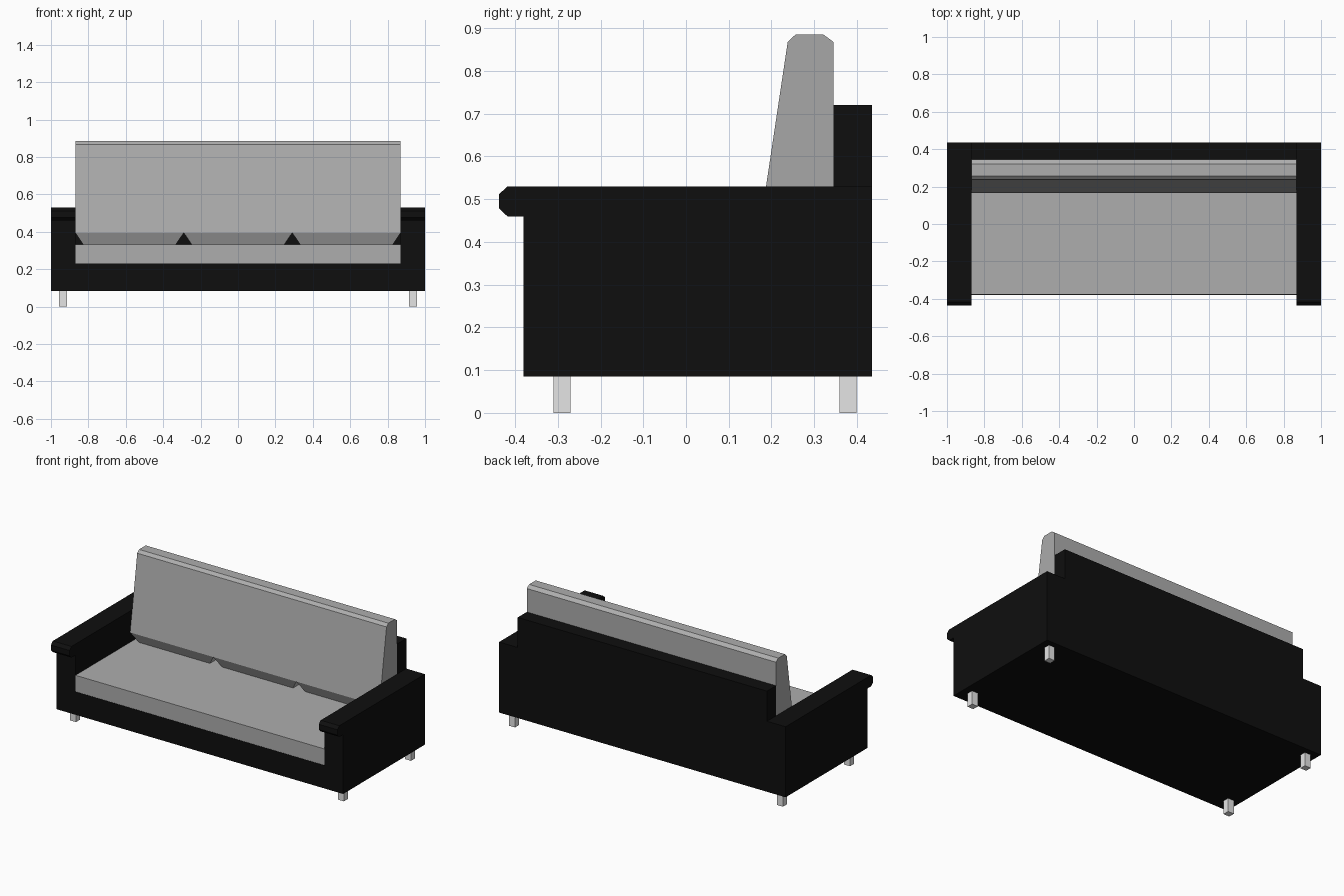
import bpy, bmesh

if "Cube" in bpy.data.objects:
    bpy.data.objects.remove(bpy.data.objects["Cube"])


def material(name, value):
    m = bpy.data.materials.new(name)
    m.diffuse_color = (value, value, value, 1)
    m.use_nodes = True
    m.node_tree.nodes["Principled BSDF"].inputs["Base Color"].default_value = m.diffuse_color
    return m


BLACK = material("black upholstery", 0.0045)
GREY = material("grey cushion", 0.42)
LIGHT = material("light leg", 0.78)


def finish(bm, name, mat):
    bmesh.ops.recalc_face_normals(bm, faces=bm.faces)
    mesh = bpy.data.meshes.new(name)
    bm.to_mesh(mesh)
    bm.free()
    mesh.materials.append(mat)
    ob = bpy.data.objects.new(name, mesh)
    bpy.context.collection.objects.link(ob)
    return ob


def prism(name, profile, x0, x1, mat, shape=None):
    """Extrude a (y, z) side profile from x0 to x1; shape may adjust the vertices."""
    bm = bmesh.new()
    face = bm.faces.new([bm.verts.new((x0, y, z)) for y, z in profile])
    ext = bmesh.ops.extrude_face_region(bm, geom=[face])["geom"]
    for v in ext:
        if isinstance(v, bmesh.types.BMVert):
            v.co.x = x1
    if shape:
        for v in bm.verts:
            shape(v)
    return finish(bm, name, mat)


def box(name, x0, x1, y0, y1, z0, z1, mat):
    return prism(name, [(y0, z0), (y1, z0), (y1, z1), (y0, z1)], x0, x1, mat)


INNER = 0.87            # inner face of the arms
FRONT, BACK = -0.38, 0.435
BOTTOM = 0.085
SEAT_Z = 0.333

# Frame: base and back panel between the arms
box("base", -INNER, INNER, FRONT, 0.345, BOTTOM, 0.23, BLACK)
box("back_panel", -INNER, INNER, 0.345, BACK, BOTTOM, 0.72, BLACK)

# Arms with a chamfered overhang at the front
arm = [(BACK, BOTTOM), (BACK, 0.53), (-0.418, 0.53), (-0.437, 0.512),
       (-0.437, 0.478), (-0.418, 0.46), (FRONT, 0.46), (FRONT, BOTTOM)]
for side, s in (("left", -1), ("right", 1)):
    prism(side + "_arm", arm, s * INNER, s * 1.0, BLACK)

# Three seat cushions and three leaning back cushions with cut bottom corners
back_profile = [(0.195, SEAT_Z), (0.345, SEAT_Z), (0.345, 0.395), (0.345, 0.868),
                (0.322, 0.885), (0.256, 0.885), (0.238, 0.868), (0.167, 0.395)]
width = 2 * INNER / 3
for i in range(3):
    x0 = -INNER + i * width
    x1 = x0 + width
    box(f"seat_cushion_{i + 1}", x0, x1, FRONT + 0.002, 0.345, 0.23, SEAT_Z, GREY)

    def taper(v, mid=(x0 + x1) / 2):
        if v.co.z < SEAT_Z + 0.01:
            v.co.x += 0.042 if v.co.x < mid else -0.042

    prism(f"back_cushion_{i + 1}", back_profile, x0, x1, GREY, taper)

# Four square legs
for xn, s in (("left", -1), ("right", 1)):
    for yn, y in (("front", -0.29), ("back", 0.379)):
        x = s * 0.935
        box(f"{yn}_{xn}_leg", x - 0.021, x + 0.021, y - 0.02, y + 0.02, 0, BOTTOM, LIGHT)
